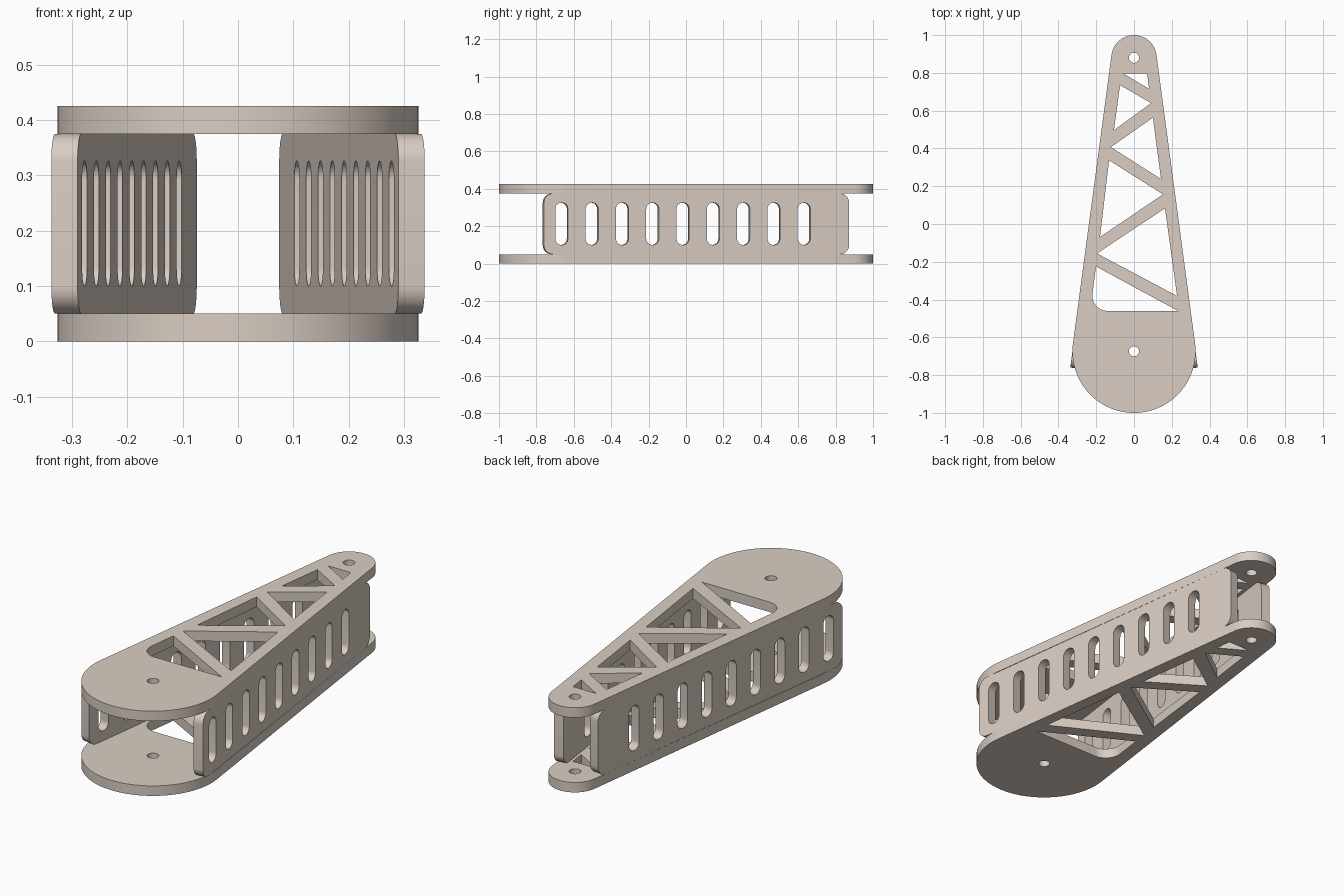
import bpy, bmesh, math
from mathutils import Vector, Matrix

if "Cube" in bpy.data.objects:
    bpy.data.objects.remove(bpy.data.objects["Cube"])

metal = bpy.data.materials.new("warm_grey_metal")
metal.diffuse_color = (0.70, 0.615, 0.55, 1)
metal.use_nodes = True
metal.node_tree.nodes["Principled BSDF"].inputs["Base Color"].default_value = metal.diffuse_color

BIG_Y, BIG_R = -0.674, 0.326      # wide rounded end
TIP_Y, TIP_R = 0.88, 0.12         # narrow rounded end
PLATE, HEIGHT, WALL = 0.05, 0.425, 0.048
taper = math.asin((BIG_R - TIP_R) / (TIP_Y - BIG_Y))


def arc(cx, cy, r, a0, a1, n):
    return [(cx + r * math.cos(a0 + (a1 - a0) * i / n),
             cy + r * math.sin(a0 + (a1 - a0) * i / n)) for i in range(n + 1)]


def circle(cx, cy, r, n=32):
    return arc(cx, cy, r, 0, math.tau, n)[:-1]


def rounded_box(u0, u1, v0, v1, r, n=10):
    pts = []
    for k, (u, v) in enumerate([(u1 - r, v1 - r), (u0 + r, v1 - r), (u0 + r, v0 + r), (u1 - r, v0 + r)]):
        pts += arc(u, v, r, k * math.pi / 2, (k + 1) * math.pi / 2, n)
    return pts


def fillet(a, b, c, r, n=10):
    """Points rounding corner b between a and c."""
    a, b, c = Vector(a), Vector(b), Vector(c)
    d1, d2 = (a - b).normalized(), (c - b).normalized()
    half = math.acos(d1.dot(d2)) / 2
    centre = b + (d1 + d2).normalized() * (r / math.sin(half))
    s = b + d1 * (r / math.tan(half)) - centre
    e = b + d2 * (r / math.tan(half)) - centre
    return [tuple(centre + s.lerp(e, i / n).normalized() * r) for i in range(n + 1)]


def extrude_profile(name, loops, thickness, matrix):
    """Fill an outline with holes, give it thickness and place it."""
    curve = bpy.data.curves.new(name + "_profile", 'CURVE')
    curve.dimensions, curve.fill_mode = '2D', 'BOTH'
    curve.extrude = thickness / 2
    for pts in loops:
        s = curve.splines.new('POLY')
        s.points.add(len(pts) - 1)
        for p, (x, y) in zip(s.points, pts):
            p.co = (x, y, 0, 1)
        s.use_cyclic_u = True
    temp = bpy.data.objects.new(name + "_temp", curve)
    bpy.context.collection.objects.link(temp)
    bpy.context.view_layer.update()
    mesh = bpy.data.meshes.new_from_object(temp.evaluated_get(bpy.context.evaluated_depsgraph_get()))
    bpy.data.objects.remove(temp)
    bpy.data.curves.remove(curve)

    bm = bmesh.new()
    bm.from_mesh(mesh)
    bmesh.ops.remove_doubles(bm, verts=bm.verts, dist=1e-5)
    bm.transform(matrix)
    bmesh.ops.recalc_face_normals(bm, faces=bm.faces)
    bm.to_mesh(mesh)
    bm.free()
    mesh.name = name
    mesh.materials.clear()
    mesh.materials.append(metal)
    obj = bpy.data.objects.new(name, mesh)
    bpy.context.collection.objects.link(obj)
    bpy.ops.object.select_all(action='DESELECT')
    obj.select_set(True)
    bpy.context.view_layer.objects.active = obj
    bpy.ops.object.shade_smooth_by_angle(angle=math.radians(30))
    return obj


# Top and bottom plates: tapered outline, pivot holes and truss openings
outline = (arc(0, TIP_Y, TIP_R, taper, math.pi - taper, 32)
           + arc(0, BIG_Y, BIG_R, math.pi - taper, math.tau + taper, 64))
truss = [
    [(-0.058, 0.797), (0.069, 0.797), (0.08, 0.716)],
    [(-0.074, 0.735), (0.09, 0.64), (-0.106, 0.497)],
    [(0.10, 0.563), (0.143, 0.238), (-0.122, 0.407)],
    [(-0.132, 0.337), (0.153, 0.157), (-0.18, -0.069)],
    [(0.164, 0.083), (0.228, -0.381), (-0.196, -0.156)],
    [(-0.201, -0.225), (0.233, -0.46)]
    + fillet((0.233, -0.46), (-0.232, -0.46), (-0.201, -0.225), 0.08),
]
plate_loops = [outline, circle(0, TIP_Y, 0.027), circle(0, BIG_Y, 0.027)] + truss
for name, z in (("bottom_plate", PLATE / 2), ("top_plate", HEIGHT - PLATE / 2)):
    extrude_profile(name, plate_loops, PLATE, Matrix.Translation((0, 0, z)))

# Slotted side walls: u runs along the tapered edge, v runs up
wall_taper = taper - 0.0018
normal = Vector((math.cos(wall_taper), math.sin(wall_taper), 0))
along = Vector((-math.sin(wall_taper), math.cos(wall_taper), 0))
origin = Vector((0, TIP_Y, 0)) + normal * (TIP_R - WALL / 2)


def u_at(y):
    return (y - origin.y) / along.y


wall_loops = [rounded_box(u_at(-0.763), u_at(0.869), PLATE, HEIGHT - PLATE, 0.05)]
for i in range(9):
    u = u_at(-0.668 + 0.162 * i)
    wall_loops.append(rounded_box(u - 0.034, u + 0.034, 0.10, 0.326, 0.0335))

frame = Matrix.Translation(origin) @ Matrix((along, (0, 0, 1), normal)).transposed().to_4x4()
extrude_profile("right_side_wall", wall_loops, WALL, frame)
extrude_profile("left_side_wall", wall_loops, WALL, Matrix.Scale(-1, 4, (1, 0, 0)) @ frame)
